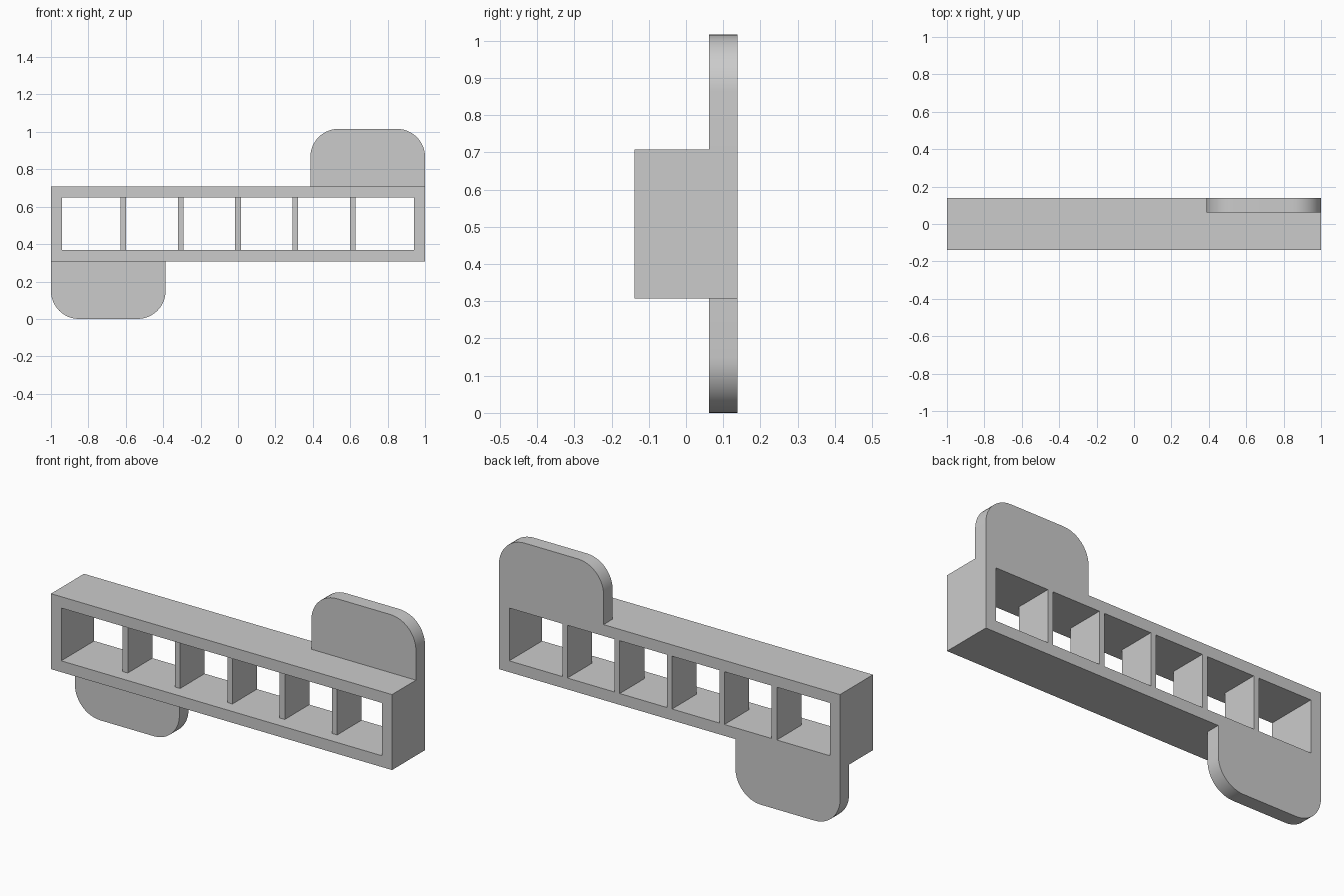
import bpy
import bmesh
from mathutils import Vector

default = bpy.data.objects.get("Cube")
if default:
    bpy.data.objects.remove(default, do_unlink=True)

# Main dimensions
HALF_LENGTH = 1.0
FRONT, BACK = -0.138, 0.138
BOTTOM, TOP = 0.308, 0.708
WALL = 0.06
HEIGHT = BOTTOM + TOP
TAB_START, TAB_FRONT, TAB_RADIUS = 0.387, 0.062, 0.15

grey = bpy.data.materials.new("plain grey")
grey.use_nodes = True
colour = (0.6, 0.6, 0.6, 1)
grey.diffuse_color = colour
grey.node_tree.nodes["Principled BSDF"].inputs["Base Color"].default_value = colour


def rectangle(bm, x0, x1, z0, z1, y):
    """Four corner vertices in order around an upright rectangle."""
    corners = [(x0, z0), (x1, z0), (x1, z1), (x0, z1)]
    return [bm.verts.new((x, y, z)) for x, z in corners]


def upright_plate(name, x0, x1, z0, z1, y0, y1, wall=0, round_side=0):
    """Rectangle in the xz plane, optionally hollowed or with two rounded corners, extruded along y."""
    bm = bmesh.new()
    outer = rectangle(bm, x0, x1, z0, z1, y0)
    if wall:
        inner = rectangle(bm, x0 + wall, x1 - wall, z0 + wall, z1 - wall, y0)
        for i in range(4):
            j = (i + 1) % 4
            bm.faces.new([outer[i], outer[j], inner[j], inner[i]])
    else:
        bm.faces.new(outer)
    if round_side:
        ends = outer[2:] if round_side > 0 else outer[:2]
        bmesh.ops.bevel(bm, geom=ends, offset=TAB_RADIUS, segments=12,
                        profile=0.5, affect='VERTICES')
    result = bmesh.ops.extrude_face_region(bm, geom=bm.faces[:], use_keep_orig=True)
    moved = [g for g in result["geom"] if isinstance(g, bmesh.types.BMVert)]
    bmesh.ops.translate(bm, verts=moved, vec=Vector((0, y1 - y0, 0)))
    bmesh.ops.recalc_face_normals(bm, faces=bm.faces[:])
    mesh = bpy.data.meshes.new(name)
    bm.to_mesh(mesh)
    bm.free()
    mesh.materials.append(grey)
    obj = bpy.data.objects.new(name, mesh)
    bpy.context.collection.objects.link(obj)
    if round_side:
        bpy.ops.object.select_all(action='DESELECT')
        obj.select_set(True)
        bpy.context.view_layer.objects.active = obj
        bpy.ops.object.shade_smooth_by_angle()


# Open rectangular frame
upright_plate("frame", -HALF_LENGTH, HALF_LENGTH, BOTTOM, TOP, FRONT, BACK, wall=WALL)

# Thin dividers, set back from the front
for i in range(-2, 3):
    x = i * 0.307
    upright_plate(f"divider_{i + 3}", x - 0.015, x + 0.015,
                  BOTTOM + WALL, TOP - WALL, -0.068, BACK)

# Rounded mounting tabs, flush with the back at opposite corners
upright_plate("upper_left_tab", TAB_START, HALF_LENGTH, TOP, HEIGHT,
              TAB_FRONT, BACK, round_side=1)
upright_plate("lower_right_tab", -HALF_LENGTH, -TAB_START, 0, BOTTOM,
              TAB_FRONT, BACK, round_side=-1)
